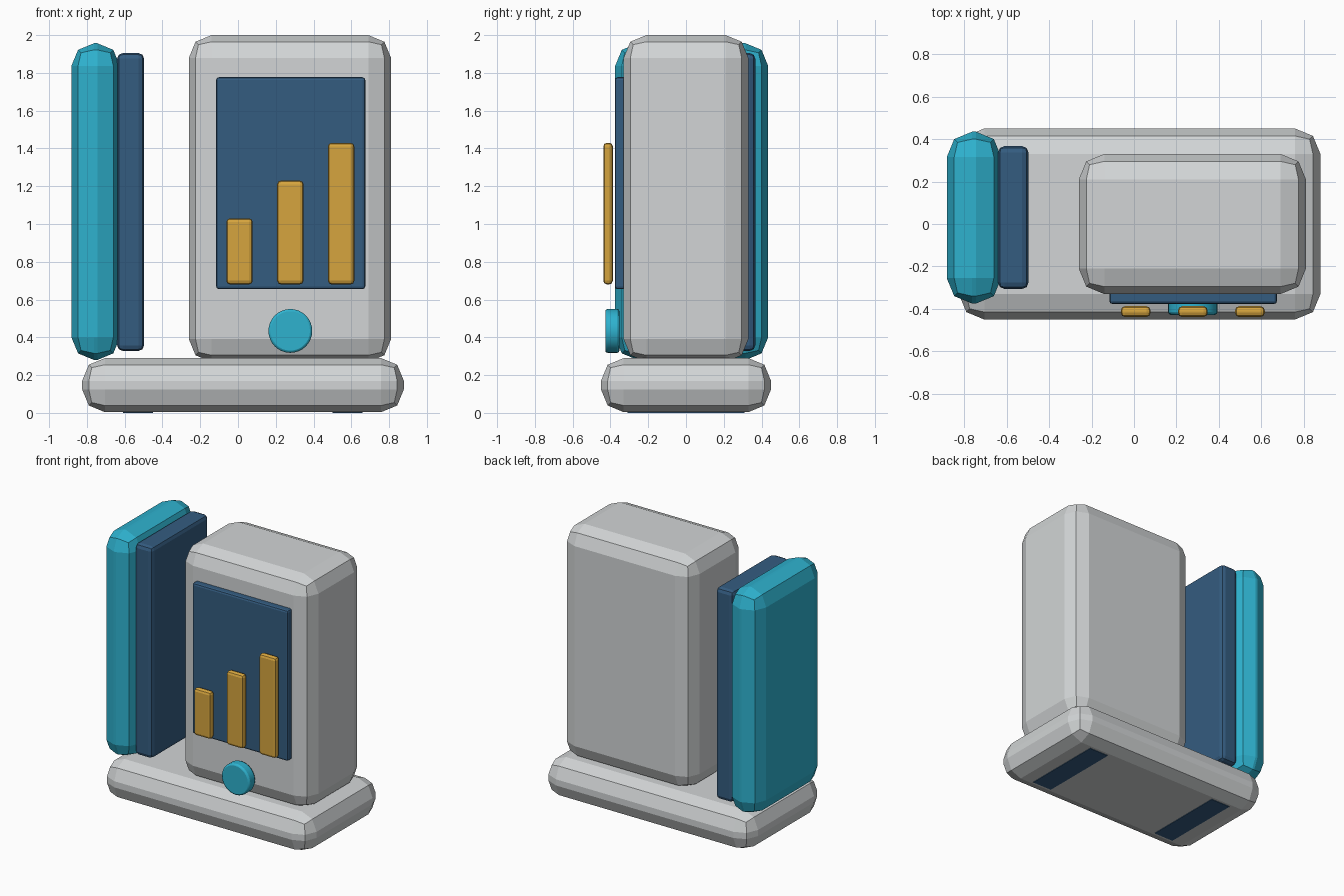
import bpy, math

if "Cube" in bpy.data.objects:
    bpy.data.objects.remove(bpy.data.objects["Cube"])


def srgb(r, g, b):
    def lin(c):
        c /= 255
        return c / 12.92 if c < 0.04045 else ((c + 0.055) / 1.055) ** 2.4
    return (lin(r), lin(g), lin(b), 1)


def material(name, rgb):
    m = bpy.data.materials.new(name)
    m.diffuse_color = srgb(*rgb)
    m.use_nodes = True
    m.node_tree.nodes["Principled BSDF"].inputs["Base Color"].default_value = m.diffuse_color
    return m


GREY = material("light_grey", (210, 213, 214))
TEAL = material("teal", (46, 178, 207))
NAVY = material("navy", (52, 92, 128))
GOLD = material("gold", (214, 165, 62))


def finish(ob, name, mat, bevel, segments):
    ob.name = name
    ob.data.materials.append(mat)
    if bevel:
        mod = ob.modifiers.new("rounded_edges", "BEVEL")
        mod.width = bevel
        mod.segments = segments
        mod.limit_method = "ANGLE"
        mod.angle_limit = math.radians(40)
    return ob


def box(name, x, y, z, mat, bevel=0.0, segments=2):
    """Bevelled box given as (min, max) along each axis."""
    bpy.ops.mesh.primitive_cube_add(size=1, location=[sum(a) / 2 for a in (x, y, z)])
    ob = bpy.context.object
    ob.scale = [a[1] - a[0] for a in (x, y, z)]
    bpy.ops.object.transform_apply(location=False, rotation=False, scale=True)
    return finish(ob, name, mat, bevel, segments)


# Base slab and main cabinet
box("base", (-0.825, 0.878), (-0.45, 0.45), (0.004, 0.29), GREY, 0.12)
box("cabinet", (-0.26, 0.81), (-0.33, 0.33), (0.27, 2.0), GREY, 0.12)

# Two thin foot pads running front to back under the base
for side, cx in (("left", -0.53), ("right", 0.58)):
    box(side + "_foot_pad", (cx - 0.08, cx + 0.08), (-0.31, 0.31), (0, 0.008), NAVY)

# Upright side panel with its inner plate
box("side_panel", (-0.882, -0.625), (-0.375, 0.435), (0.28, 1.957), TEAL, 0.12)
box("side_plate", (-0.64, -0.497), (-0.306, 0.367), (0.328, 1.905), NAVY, 0.03)

# Screen with a three-bar chart
box("screen", (-0.116, 0.674), (-0.377, -0.31), (0.655, 1.777), NAVY, 0.015)
for i, top in enumerate((1.03, 1.23, 1.43)):
    cx = 0.008 + i * 0.269
    box(f"chart_bar_{i + 1}", (cx - 0.07, cx + 0.07), (-0.438, -0.387),
        (0.68, top), GOLD, 0.02)

# Round button below the screen
bpy.ops.mesh.primitive_cylinder_add(vertices=32, radius=0.116, depth=0.075,
                                    location=(0.277, -0.39, 0.434),
                                    rotation=(math.pi / 2, 0, 0))
bpy.ops.object.shade_smooth_by_angle(angle=math.radians(30))
finish(bpy.context.object, "button", TEAL, 0.012, 2)
